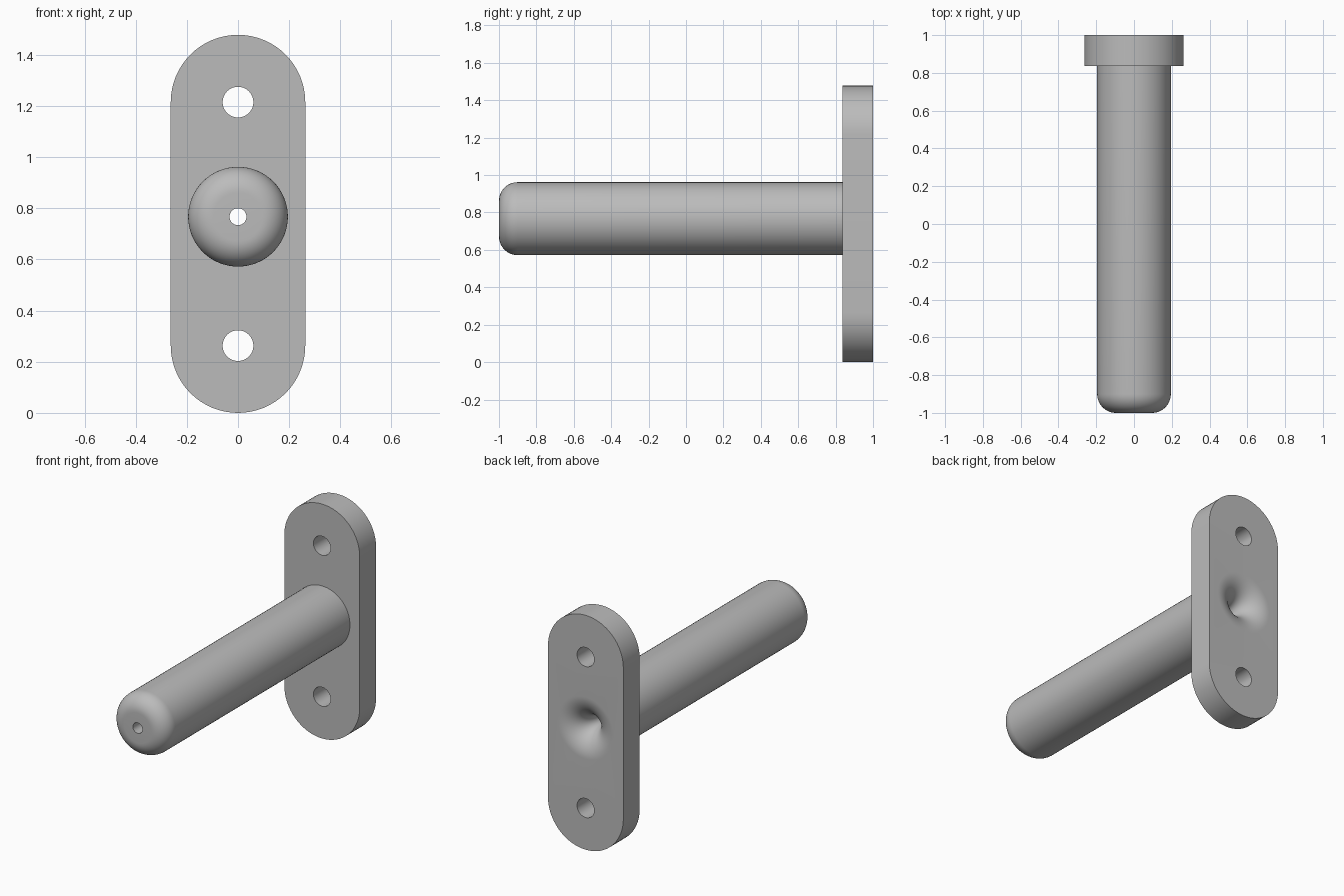
import bpy
import bmesh
from math import sin, cos, pi, radians

if "Cube" in bpy.data.objects:
    bpy.data.objects.remove(bpy.data.objects["Cube"])

SEG = 64
PLATE_R, LOW_Z, HIGH_Z = 0.263, 0.263, 1.215
PLATE_FRONT, PLATE_BACK, ROD_TIP = 0.837, 1.0, -1.0
ROD_R, BORE_R, ROD_Z = 0.195, 0.033, 0.767
HOLE_R, TIP_ROUND = 0.06, 0.1

steel = bpy.data.materials.new("plain grey")
steel.use_nodes = True
GREY = (0.5, 0.5, 0.5, 1)
steel.diffuse_color = GREY
steel.node_tree.nodes["Principled BSDF"].inputs["Base Color"].default_value = GREY


def add_loop(bm, points):
    """Closed loop of edges through the points."""
    verts = [bm.verts.new(p) for p in points]
    return [bm.edges.new((v, verts[i - 1])) for i, v in enumerate(verts)]


def ring(bm, y, r, z):
    angles = [2 * pi * i / SEG for i in range(SEG)]
    return add_loop(bm, [(r * cos(a), y, z + r * sin(a)) for a in angles])


def stadium(bm, y):
    """Tall outline with half-round ends."""
    half = SEG // 2
    points = []
    for start, z in ((0, HIGH_Z), (pi, LOW_Z)):
        for i in range(half + 1):
            a = start + pi * i / half
            points.append((PLATE_R * cos(a), y, z + PLATE_R * sin(a)))
    return add_loop(bm, points)


def bridge(bm, loops):
    for a, b in zip(loops, loops[1:]):
        bmesh.ops.bridge_loops(bm, edges=a + b)


def arc(cy, cr, radius, start, end, steps):
    """(y, r) profile points along an arc, angles in degrees."""
    angles = [radians(start + (end - start) * i / steps) for i in range(steps + 1)]
    return [(cy + radius * cos(a), cr + radius * sin(a)) for a in angles]


def finish(bm, name):
    bmesh.ops.recalc_face_normals(bm, faces=bm.faces[:])
    mesh = bpy.data.meshes.new(name)
    bm.to_mesh(mesh)
    bm.free()
    mesh.materials.append(steel)
    obj = bpy.data.objects.new(name, mesh)
    bpy.context.collection.objects.link(obj)
    bpy.ops.object.select_all(action='DESELECT')
    obj.select_set(True)
    bpy.context.view_layer.objects.active = obj
    bpy.ops.object.shade_smooth_by_angle(angle=radians(30))


# Mounting plate: outline, two screw holes and a flared mouth at the back
bm = bmesh.new()
flare = PLATE_BACK - PLATE_FRONT
mouth = arc(PLATE_FRONT, BORE_R + flare, flare, 0, -90, 20)
walls = [[stadium(bm, y) for y in (PLATE_BACK, PLATE_FRONT)]]
for z in (LOW_Z, HIGH_Z):
    walls.append([ring(bm, y, HOLE_R, z) for y in (PLATE_BACK, PLATE_FRONT)])
walls.append([ring(bm, y, r, ROD_Z) for y, r in mouth])
rims = [[e for w in walls for e in w[end]] for end in (0, -1)]
for rim in rims:
    bmesh.ops.triangle_fill(bm, edges=rim, use_beauty=True)
for w in walls:
    bridge(bm, w)
finish(bm, "mounting_plate")

# Hollow rod with a rounded tip
bm = bmesh.new()
profile = [(PLATE_FRONT, BORE_R), (ROD_TIP, BORE_R)]
profile += arc(ROD_TIP + TIP_ROUND, ROD_R - TIP_ROUND, TIP_ROUND, 180, 90, 12)
profile.append((PLATE_FRONT, ROD_R))
rings = [ring(bm, y, r, ROD_Z) for y, r in profile]
bridge(bm, rings + rings[:1])
finish(bm, "rod")
